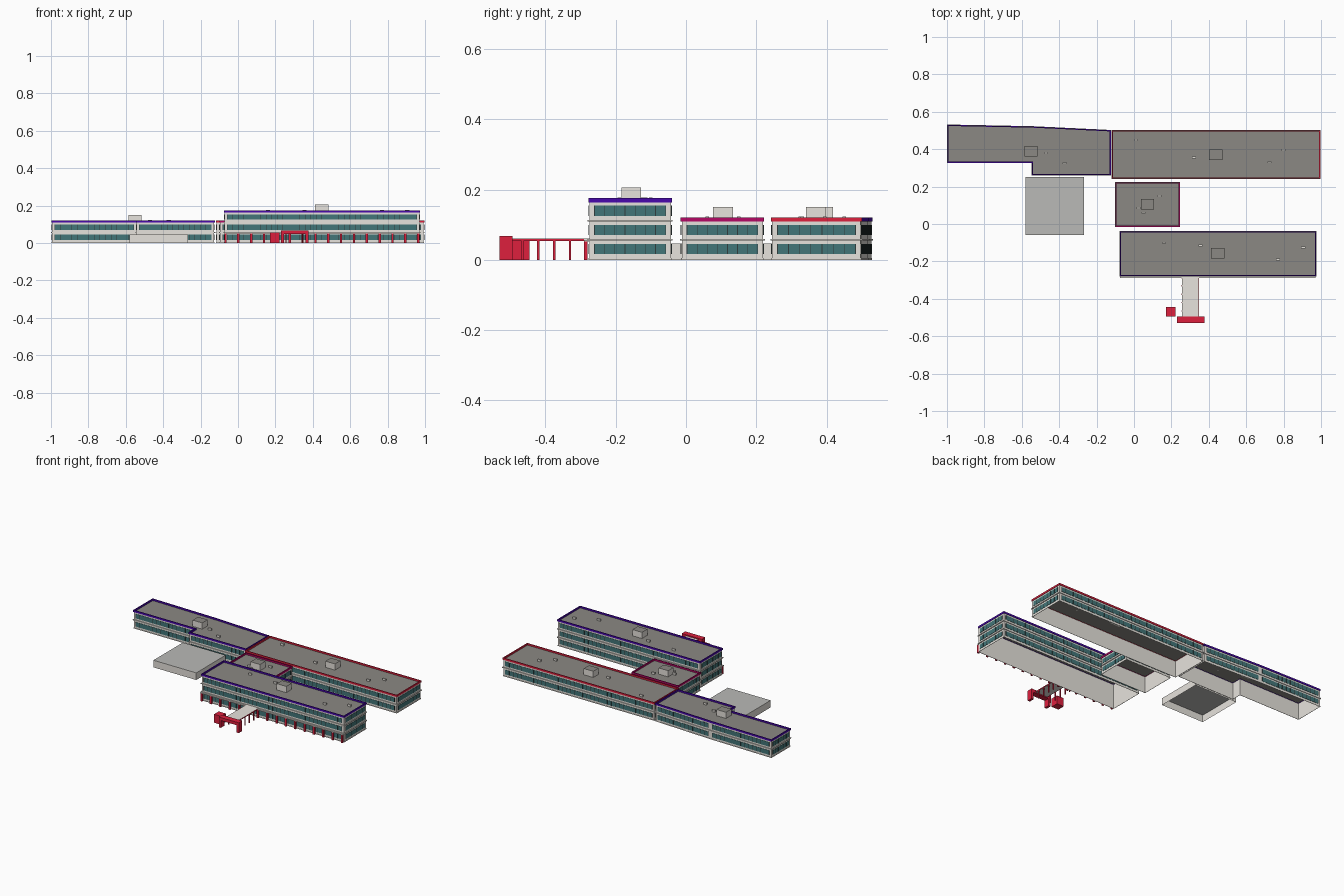
import bpy, bmesh
from mathutils import Vector

cube = bpy.data.objects.get("Cube")
if cube:
    bpy.data.objects.remove(cube)


def material(name, r, g, b):
    m = bpy.data.materials.new(name)
    m.use_nodes = True
    m.diffuse_color = (r, g, b, 1)
    m.node_tree.nodes["Principled BSDF"].inputs["Base Color"].default_value = (r, g, b, 1)
    return m


WALL = material("pale concrete", .82, .79, .74)
ROOF = material("roof grey", .26, .25, .23)
TERRACE = material("terrace grey", .49, .49, .475)
GLASS = material("teal glass", .055, .18, .19)
FRAME = material("dark frame", .03, .045, .045)
RED = material("signal red", .73, .014, .048)
VIOLET = material("violet trim", .065, .002, .42)
MAGENTA = material("magenta trim", .46, .002, .13)

FLOOR = .0545          # storey height
SILL, HEAD = .016, .045
PARAPET = .011


def finish(name, bm, *mats):
    mesh = bpy.data.meshes.new(name)
    bm.to_mesh(mesh)
    bm.free()
    for m in mats:
        mesh.materials.append(m)
    ob = bpy.data.objects.new(name, mesh)
    bpy.context.collection.objects.link(ob)


def add_box(bm, x, y, z):
    """Box between the (low, high) pairs x, y and z."""
    verts = bmesh.ops.create_cube(bm, size=1)["verts"]
    for v in verts:
        v.co = [lo + (c + .5) * (hi - lo) for c, (lo, hi) in zip(v.co, (x, y, z))]
    return {f for v in verts for f in v.link_faces}


def box(name, x, y, z, mat, top=None):
    bm = bmesh.new()
    add_box(bm, x, y, z)
    bm.normal_update()
    for f in bm.faces:
        f.material_index = int(top is not None and f.normal.z > .5)
    finish(name, bm, mat, top or mat)


def edges(outline):
    """Start, direction, outward normal and length of each side."""
    for a, b in zip(outline, outline[1:] + outline[:1]):
        a, b = Vector(a), Vector(b)
        d = (b - a).normalized()
        yield a, d, Vector((d.y, -d.x)), (b - a).length


def offset(outline, dist):
    sides = list(edges(outline))
    result = []
    for i, (a, d, n, _) in enumerate(sides):
        m = sides[i - 1][2]
        result.append(a + (n + m) * dist / (1 + n.dot(m)))
    return result


def ring(name, outline, inner, outer, z0, z1, mat):
    """Mitred band running round an outline."""
    bm = bmesh.new()
    p, q = offset(outline, inner), offset(outline, outer)
    loops = [[bm.verts.new((*c, z)) for c in pts]
             for pts, z in ((p, z0), (q, z0), (q, z1), (p, z1))]
    for k in range(4):
        lo, hi = loops[k], loops[(k + 1) % 4]
        for i in range(len(p)):
            j = (i + 1) % len(p)
            bm.faces.new((lo[i], lo[j], hi[j], hi[i]))
    bmesh.ops.recalc_face_normals(bm, faces=bm.faces)
    finish(name, bm, mat)


def plate(bm, side, s0, s1, z0, z1, depth):
    """Thin plate lying on the outside of one wall."""
    a, d, n, _ = side
    faces = add_box(bm, (s0, s1), (.0003, depth), (z0, z1))
    for v in {v for f in faces for v in f.verts}:
        c = a + d * v.co.x + n * v.co.y
        v.co = (c.x, c.y, v.co.z)
    return faces


def shell(name, outline, height, top_mat):
    """Walls and roof, open underneath."""
    bm = bmesh.new()
    low = [bm.verts.new((*c, 0)) for c in outline]
    top = [bm.verts.new((*c, height)) for c in outline]
    for i in range(len(low)):
        j = (i + 1) % len(low)
        bm.faces.new((low[i], low[j], top[j], top[i]))
    bm.faces.new(top).material_index = 1
    finish(name, bm, WALL, top_mat)


def rect(x0, x1, y0, y1):
    return [(x0, y0), (x1, y0), (x1, y1), (x0, y1)]


def building(name, outline, storeys, trim, plant, vents):
    roof = storeys * FLOOR + .001
    height = roof + PARAPET
    shell(name + "_walls", outline, roof, ROOF)
    ring(name + "_parapet", outline, -.003, .003, roof - .001, height, trim)
    for k in range(storeys):
        ring(f"{name}_ledge_{k}", outline, .0003, .005 if k else .002,
             k * FLOOR, k * FLOOR + .005, WALL)

    # ribbon windows with mullions on every wall
    bm = bmesh.new()
    for side in edges(outline):
        length, margin = side[3], .015
        panes = max(1, round((length - 2 * margin) / .03))
        step = (length - 2 * margin) / panes
        for k in range(storeys):
            z0, z1 = k * FLOOR + SILL, k * FLOOR + HEAD
            plate(bm, side, margin, length - margin, z0, z1, .002)
            for i in range(panes + 1):
                s = margin + i * step
                for f in plate(bm, side, s - .001, s + .001, z0, z1, .003):
                    f.material_index = 1
    bmesh.ops.recalc_face_normals(bm, faces=bm.faces)
    finish(name + "_windows", bm, GLASS, FRAME)

    # rooftop plant room and small vents
    px, py = plant
    box(name + "_plant_room", (px - .035, px + .035), (py - .028, py + .028),
        (roof, height + .03), WALL, ROOF)
    for i, (vx, vy) in enumerate(vents):
        box(f"{name}_vent_{i}", (vx - .011, vx + .011), (vy - .005, vy + .005),
            (roof, height + .002), WALL)


# four blocks
building("front_block", rect(-.073, .97, -.275, -.043), 3, VIOLET, (.448, -.156),
         [(.16, -.1), (.355, -.115), (.77, -.19), (.905, -.125)])
building("middle_block", rect(-.096, .242, -.012, .219), 2, MAGENTA, (.073, .105),
         [(.135, .15), (.025, .085), (.05, .06)])
building("rear_block", rect(-.115, .993, .245, .497), 2, RED, (.437, .37),
         [(.01, .45), (.32, .355), (.725, .33), (.8, .395)])
building("wing_block", [(-.995, .527), (-.995, .33), (-.542, .33), (-.542, .265),
                        (-.127, .265), (-.127, .498), (-.542, .518)],
         2, VIOLET, (-.551, .39), [(-.47, .38), (-.37, .325)])

# low terrace
shell("terrace", rect(-.58, -.266, -.058, .25), .047, TERRACE)

# front arcade: thin roof on red posts
box("arcade_roof", (-.075, .97), (-.29, -.275), (.052, .057), WALL)
bm = bmesh.new()
for i in range(16):
    x = -.067 + i * .0687
    add_box(bm, (x - .006, x + .006), (-.29, -.28), (0, .052))
finish("arcade_posts", bm, RED)

# covered walkway
box("walkway_roof", (.257, .345), (-.495, -.275), (.054, .0605), WALL)
bm = bmesh.new()
for x in (.2555, .345):
    add_box(bm, (x, x + .0015), (-.495, -.29), (.054, .06))
    for y in (-.465, -.42, -.375, -.33, -.287):
        add_box(bm, (x - .002, x + .0035), (y - .0035, y + .0035), (0, .054))
finish("walkway_edges_and_posts", bm, RED)

# entrance gate and kiosk
bm = bmesh.new()
for x in (.23, .361):
    add_box(bm, (x, x + .016), (-.53, -.494), (0, .05))
add_box(bm, (.23, .377), (-.53, -.494), (.048, .068))
finish("entrance_gate", bm, RED)
box("kiosk", (.17, .222), (-.494, -.445), (0, .056), RED)
